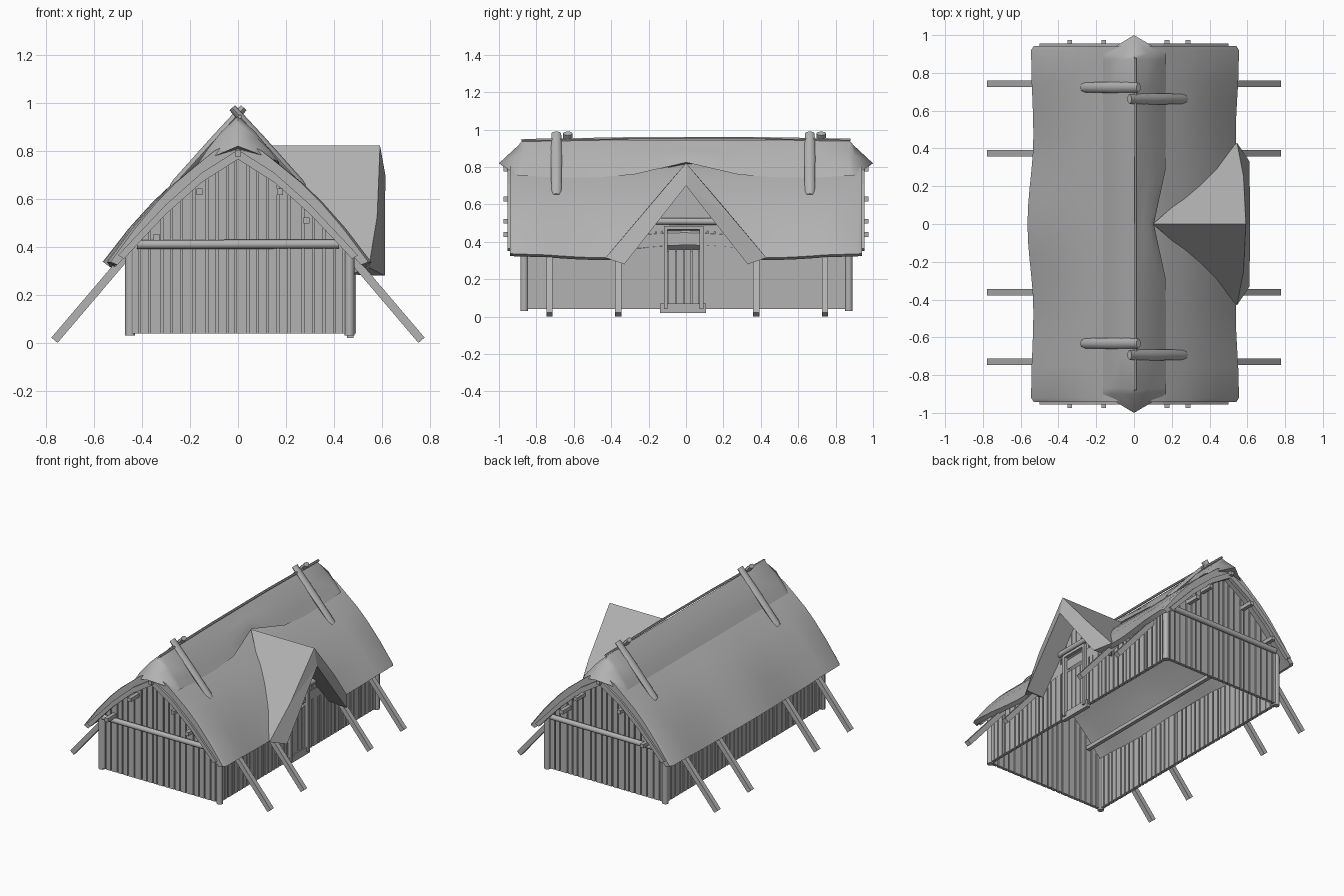
import bpy, bmesh, math, random
from mathutils import Vector

if "Cube" in bpy.data.objects:
    bpy.data.objects.remove(bpy.data.objects["Cube"])
random.seed(4)

grey = bpy.data.materials.new("weathered_grey")
grey.diffuse_color = (.45, .45, .45, 1)
grey.use_nodes = True
grey.node_tree.nodes["Principled BSDF"].inputs["Base Color"].default_value = grey.diffuse_color


def finish(bm, name, smooth=0):
    bmesh.ops.remove_doubles(bm, verts=bm.verts, dist=1e-5)
    bmesh.ops.recalc_face_normals(bm, faces=bm.faces)
    me = bpy.data.meshes.new(name)
    bm.to_mesh(me)
    bm.free()
    me.materials.append(grey)
    ob = bpy.data.objects.new(name, me)
    bpy.context.collection.objects.link(ob)
    if smooth:
        bpy.ops.object.select_all(action='DESELECT')
        bpy.context.view_layer.objects.active = ob
        ob.select_set(True)
        bpy.ops.object.shade_smooth_by_angle(angle=math.radians(smooth))
    return ob


def loft(bm, rings, tips=None):
    # skin between rings; ends are flat caps, or fans to two tip points
    vs = [[bm.verts.new(p) for p in r] for r in rings]
    n = len(vs[0])
    for a, b in zip(vs, vs[1:]):
        for i in range(n):
            bm.faces.new((a[i], a[(i + 1) % n], b[(i + 1) % n], b[i]))
    for k, ring in enumerate((vs[0], vs[-1])):
        if tips:
            t = bm.verts.new(tips[k])
            for i in range(n):
                bm.faces.new((ring[i], ring[(i + 1) % n], t))
        else:
            bm.faces.new(ring)


def prism(bm, pts, axis, a, b):
    # pts are (x, z) for axis 'y' or (y, z) for axis 'x'
    at = (lambda p, c: (p[0], c, p[1])) if axis == 'y' else (lambda p, c: (c, p[0], p[1]))
    loft(bm, [[at(p, c) for p in pts] for c in (a, b)])


def beam(bm, p1, p2, w, d=None, n=4, stops=((0, 1), (1, 1))):
    p1, p2 = Vector(p1), Vector(p2)
    d = d or w
    t = (p2 - p1).normalized()
    u = Vector((1, 0, 0)) if abs(t.y) > .9 else Vector((0, 1, 0))
    v = t.cross(u)
    r, off = (math.sqrt(.5), math.pi / 4) if n == 4 else (.5, 0)
    loft(bm, [[p1.lerp(p2, f) + r * s * (u * w * math.cos(off + math.tau * i / n) +
              v * d * math.sin(off + math.tau * i / n)) for i in range(n)] for f, s in stops])


def interp(pts, x):
    for (x0, z0), (x1, z1) in zip(pts, pts[1:]):
        if x0 <= x <= x1:
            return z0 + (z1 - z0) * (x - x0) / (x1 - x0)
    return pts[-1][1]


# half profiles of the thatch: outside and underside
OUT = [(0, .85), (.1, .80), (.18, .737), (.27, .665), (.35, .588), (.45, .475), (.555, .338)]
INN = [(0, .79), (.15, .695), (.3, .562), (.42, .435), (.525, .325)]


def wall(bm, axis, at, half, n, top, gap=None, base=.04):
    # planks separated by narrow recessed joints
    edges = [-half + 2 * half * (i + (random.uniform(-.22, .22) if 0 < i < n else 0)) / n for i in range(n + 1)]
    if gap:
        edges = sorted([e for e in edges if min(abs(e - g) for g in gap) > .015] + list(gap))
    for a, b in zip(edges, edges[1:]):
        lo = .47 if gap and gap[0] <= a and b <= gap[1] else base
        for p, q, t in ((a, b - .008, .011), (b - .008, b, .003)):
            mids = [p, 0, q] if p < 0 < q else [p, q]
            pts = [(p, lo), (q, lo)] + [(m, top(m)) for m in reversed(mids)]
            prism(bm, pts, axis, at - t, at + t)


# plank walls: gables, plain side, door side
bm = bmesh.new()
for s in (-1, 1):
    wall(bm, 'y', s * .87, .445, 20, lambda x: interp(INN, abs(x)) + .01)
finish(bm, "gable_walls")
bm = bmesh.new()
wall(bm, 'x', -.45, .865, 40, lambda y: .405)
finish(bm, "left_wall")
bm = bmesh.new()
wall(bm, 'x', .46, .865, 42, lambda y: max(.40, .735 - 1.27 * abs(y)), gap=(-.105, .085))
finish(bm, "right_wall")

# corner posts and gable tie logs
bm = bmesh.new()
for x in (-.45, .465):
    for y in (-.865, .87):
        beam(bm, (x, y, .03), (x, y, .40), .042, n=8)
finish(bm, "corner_posts", 50)
bm = bmesh.new()
for s in (-1, 1):
    beam(bm, (-.42, s * .895, .41), (.42, s * .895, .412), .038, n=8)
finish(bm, "tie_logs", 50)

# main thatched roof, gently waving along its length
bm = bmesh.new()
rings = []
loop = OUT + INN[::-1] + [(-x, z) for x, z in INN[1:]] + [(-x, z) for x, z in OUT[:0:-1]]
for i in range(-10, 11):
    y = i / 10 * .935
    c = math.cos(math.tau * y / .93)
    f_right = .988 + .017 * c
    f_left = .988 + .028 * c if abs(y) < .465 else .972 + .012 * c
    if abs(i) >= 9:
        y = math.copysign(.92 if abs(i) == 9 else .942, i)
    end = .972 if abs(i) == 10 else 1
    ring = []
    for x, z in loop:
        k = min(1, abs(x) / .4)
        f = (f_right if x > 0 else f_left) * end
        ring.append((x * (1 + (f - 1) * k), y, z - (.011 * (1 - c) if abs(x) > .5 else 0)))
    rings.append(ring)
loft(bm, rings)
roof = finish(bm, "thatch_roof", 35)

# opening in the eave under the door dormer
bm = bmesh.new()
prism(bm, [(0, .74), (-.35, .28), (-.35, .1), (.35, .1), (.35, .28)], 'x', .472, .9)
cutter = finish(bm, "dormer_cutter")
cutter.hide_render = True
mod = roof.modifiers.new("dormer_cut", 'BOOLEAN')
mod.operation, mod.object = 'DIFFERENCE', cutter
bpy.context.view_layer.objects.active = roof
bpy.ops.object.modifier_apply(modifier=mod.name)
bpy.data.objects.remove(cutter)

# rafters under the gable ends, and purlins poking out
bm = bmesh.new()
for s in (-1, 1):
    for m in (-1, 1):
        pts = INN[:-1] + [(.5, .35), (.475, .335)] + [(x, z - .04) for x, z in INN[-2::-1]]
        prism(bm, [(m * x, z + .015) for x, z in pts], 'y', s * .93, s * .955)
finish(bm, "gable_rafters")
bm = bmesh.new()
for x, z in ((-.34, .44), (-.16, .63), (.175, .63), (.285, .51), (0, .79)):
    beam(bm, (x, -.975, z), (x, .975, z), .026)
finish(bm, "purlins")

# ridge cap with pointed ends and a lifted edge above the dormer
bm = bmesh.new()
rings = []
for y in (-.9, -.87, -.7, -.5, -.28, -.14, 0, .14, .28, .5, .7, .87, .9):
    lift = max(0, 1 - abs(y) / .3)
    r, zr = .17 - .065 * lift, .755 + .07 * lift - .012 * (.4 < abs(y) < .8)
    end = .018 if abs(y) > .88 else 0
    rings.append([(-.165, y, .75), (-.13, y, .803), (-.07, y, .88 - end), (0, y, .945 - 1.8 * end),
                  (r * .42, y, .88 + (zr - .755) * .2 - end), (r * .78, y, zr + .05), (r, y, zr), (0, y, .80)])
loft(bm, rings, tips=((0, -1, .82), (0, 1, .82)))
finish(bm, "ridge_cap", 62)

# ridge pole and crossed ridge timbers
bm = bmesh.new()
pole = [(-.88, .943), (-.3, .953), (.3, .955), (.88, .945)]
for (ya, za), (yb, zb) in zip(pole, pole[1:]):
    beam(bm, (.008, ya, za), (.008, yb, zb), .016, n=6)
finish(bm, "ridge_pole")
bm = bmesh.new()
for dy in (0, 1.355):
    for m, y in ((1, -.632), (-1, -.693)):
        beam(bm, (m * .024, y + dy, .98), (-m * .275, y + dy, .65), .056, .034, n=8,
             stops=((0, .92), (.4, 1.05), (.95, .95), (1, .7)))
finish(bm, "crossed_timbers", 50)

# slanted outer struts
bm = bmesh.new()
for m in (-1, 1):
    for y in (-.73, -.362, .375, .743):
        beam(bm, (m * .765, y, .011), (m * .455, y, .375), .034)
finish(bm, "struts")

# dormer roof over the door, with a thick slanted front edge
bm = bmesh.new()
for m in (-1, 1):
    rb, rf, low, mid, ff, ib, i_f, ilow, iback = [bm.verts.new((x, m * y, z)) for x, y, z in (
        (.1, 0, .822), (.592, 0, .822), (.545, .43, .315), (.33, .2, .59), (.58, .25, .527),
        (.24, 0, .70), (.614, 0, .70), (.612, .33, .28), (.47, .34, .285))]
    for f in ((rb, mid, low, ff, rf), (rf, ff, i_f), (ff, low, ilow, i_f), (ib, i_f, ilow, iback),
              (low, ilow, iback), (mid, low, iback), (rb, mid, iback, ib)):
        bm.faces.new(f)
finish(bm, "dormer_roof")

# door: frame, sill, slats, tilted upper hatch and log above
bm = bmesh.new()
for y in (-.108, .083):
    beam(bm, (.47, y, .04), (.47, y, .48), .02, .045)
beam(bm, (.47, -.118, .475), (.47, .093, .475), .045, .02)
beam(bm, (.468, -.14, .045), (.468, .108, .045), .026, .05)
finish(bm, "door_frame")
bm = bmesh.new()
for i in range(4):
    y = -.075 + i * .042
    beam(bm, (.462, y, .055), (.462, y, .36), .037, .02)
prism(bm, [(-.1, .06), (.08, .06), (.08, .35), (-.1, .35)], 'x', .443, .45)
for x, z in ((.47, .465), (.45, .415)):
    prism(bm, [(x, z), (x - .06, z - .055), (x - .067, z - .055), (x - .01, z + .003)], 'y', -.1, .078)
finish(bm, "door")
bm = bmesh.new()
beam(bm, (.485, -.185, .51), (.485, .18, .508), .036, n=8)
finish(bm, "dormer_log", 50)
